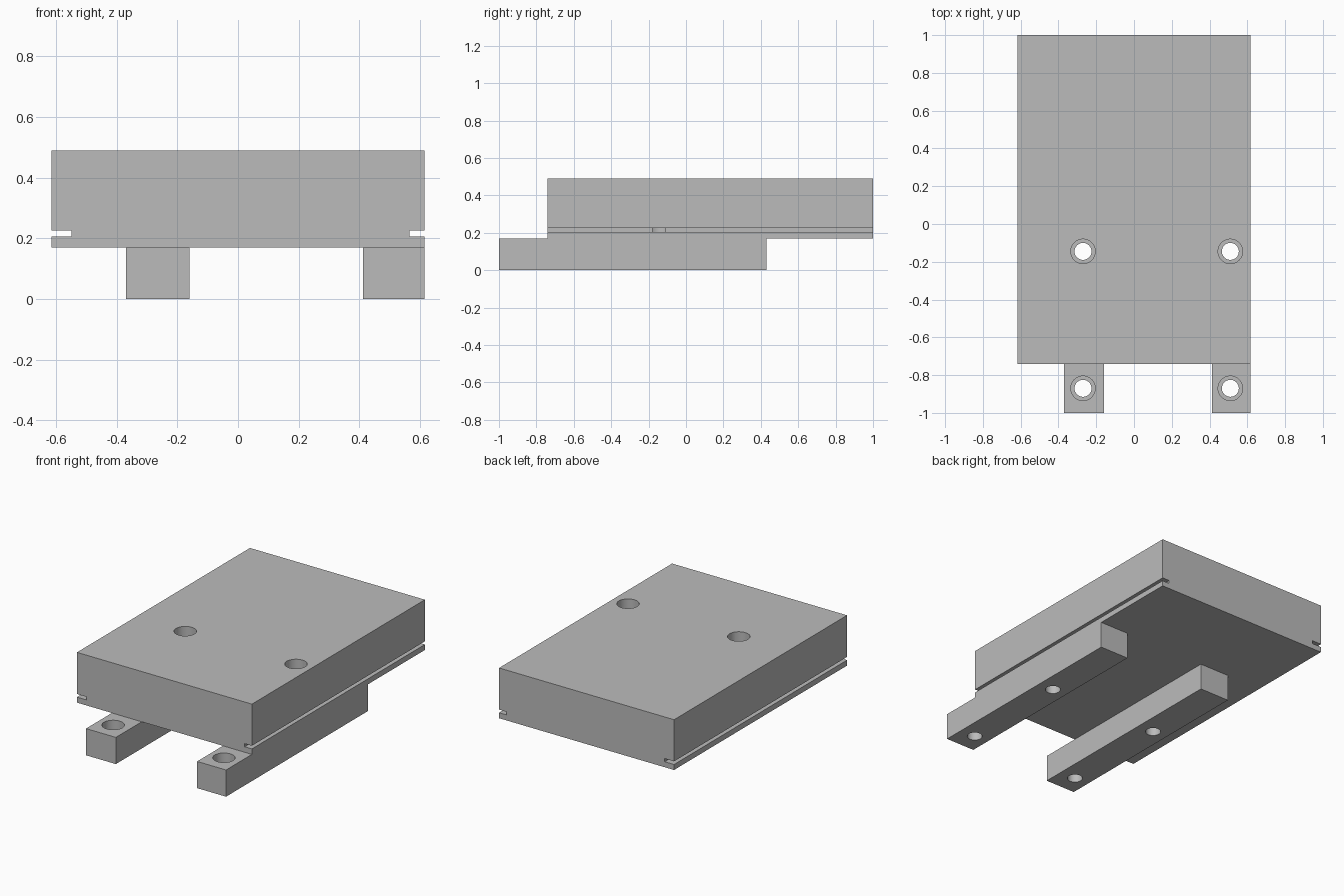
import bpy
import bmesh
from math import radians

cube = bpy.data.objects.get("Cube")
if cube:
    bpy.data.objects.remove(cube, do_unlink=True)

# Single grey plastic
GREY = (0.5, 0.5, 0.5, 1)
grey = bpy.data.materials.new("grey plastic")
grey.use_nodes = True
grey.diffuse_color = GREY
grey.node_tree.nodes["Principled BSDF"].inputs["Base Color"].default_value = GREY

HALF_WIDTH = 0.616
BODY_BOTTOM, BODY_TOP = 0.17, 0.49
FRONT_HOLE_Y, REAR_HOLE_Y = -0.87, -0.145


def extrude_profile(name, profile, y_front, y_back):
    """Sweep an x-z outline from front to back."""
    bm = bmesh.new()
    face = bm.faces.new([bm.verts.new((x, y_front, z)) for x, z in profile])
    result = bmesh.ops.extrude_face_region(bm, geom=[face])
    moved = [v for v in result["geom"] if isinstance(v, bmesh.types.BMVert)]
    bmesh.ops.translate(bm, verts=moved, vec=(0, y_back - y_front, 0))
    bmesh.ops.recalc_face_normals(bm, faces=bm.faces)
    mesh = bpy.data.meshes.new(name)
    bm.to_mesh(mesh)
    bm.free()
    mesh.materials.append(grey)
    obj = bpy.data.objects.new(name, mesh)
    bpy.context.collection.objects.link(obj)
    return obj


def drill(obj, x, y, radius, bottom, top):
    """Cut a vertical round hole."""
    bpy.ops.mesh.primitive_cylinder_add(
        vertices=32, radius=radius, depth=top - bottom,
        location=(x, y, (top + bottom) / 2))
    cutter = bpy.context.object
    cutter.name = "hole_cutter"
    cutter.hide_render = True
    cutter.data.materials.append(grey)
    mod = obj.modifiers.new("hole", 'BOOLEAN')
    mod.operation = 'DIFFERENCE'
    mod.solver = 'EXACT'
    mod.object = cutter
    bpy.context.view_layer.objects.active = obj
    bpy.ops.object.modifier_apply(modifier=mod.name)
    bpy.data.objects.remove(cutter, do_unlink=True)


def screw_hole(obj, x, y):
    """Through bore with a wider seat for the screw head."""
    drill(obj, x, y, 0.045, -0.1, 0.6)
    drill(obj, x, y, 0.065, 0.11, 0.6)


# Main block with a thin slot along each side
slot_low, slot_high = 0.205, 0.225
body = extrude_profile("body_block", [
    (-HALF_WIDTH, BODY_BOTTOM), (HALF_WIDTH, BODY_BOTTOM),
    (HALF_WIDTH, slot_low), (0.565, slot_low),
    (0.565, slot_high), (HALF_WIDTH, slot_high),
    (HALF_WIDTH, BODY_TOP), (-HALF_WIDTH, BODY_TOP),
    (-HALF_WIDTH, slot_high), (-0.55, slot_high),
    (-0.55, slot_low), (-HALF_WIDTH, slot_low)], -0.74, 1.0)

# Two mounting rails below, reaching out past the front
parts = [body]
for name, x0, x1, hole_x in (("right_rail", -0.37, -0.16, -0.27),
                             ("left_rail", 0.412, HALF_WIDTH, 0.51)):
    rail = extrude_profile(name, [(x0, 0), (x1, 0), (x1, BODY_BOTTOM),
                                  (x0, BODY_BOTTOM)], -1.0, 0.43)
    screw_hole(rail, hole_x, FRONT_HOLE_Y)
    screw_hole(rail, hole_x, REAR_HOLE_Y)
    screw_hole(body, hole_x, REAR_HOLE_Y)
    parts.append(rail)

# Round hole walls, crisp block edges
bpy.ops.object.select_all(action='DESELECT')
for part in parts:
    part.select_set(True)
bpy.context.view_layer.objects.active = body
bpy.ops.object.shade_smooth_by_angle(angle=radians(30))
